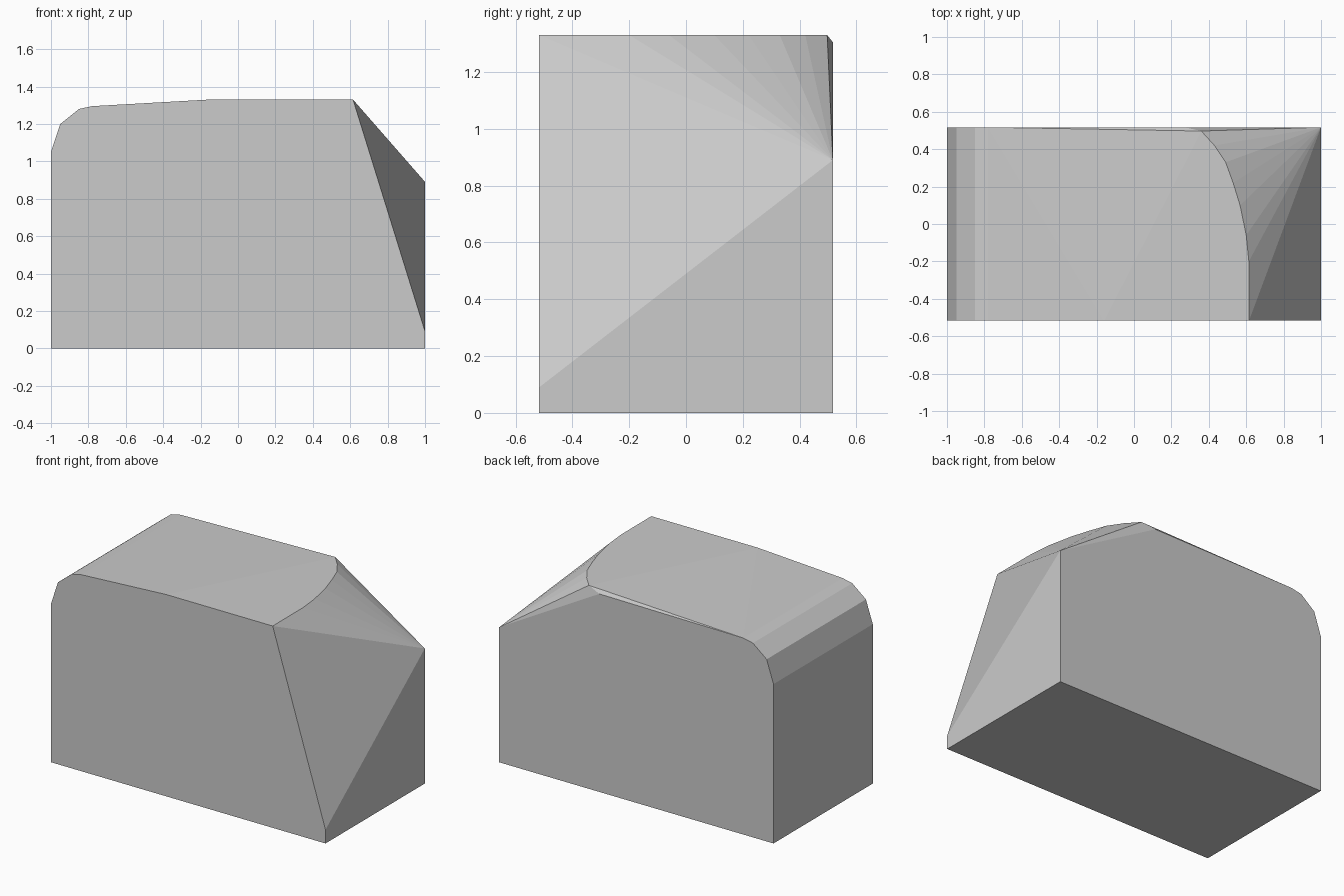
import bpy, bmesh, math

if "Cube" in bpy.data.objects:
    bpy.data.objects.remove(bpy.data.objects["Cube"])

# Grey body material
grey = bpy.data.materials.new("plain grey")
grey.diffuse_color = (0.6, 0.6, 0.6, 1)
grey.use_nodes = True
grey.node_tree.nodes["Principled BSDF"].inputs["Base Color"].default_value = grey.diffuse_color

D = 0.517   # half depth
TOP = 1.33

# Rounded left end and base, shared by the front and back profiles (x, z)
shared = [(-1, 0), (1, 0), (-1, 1.05), (-0.95, 1.2), (-0.85, 1.28), (-0.78, 1.295)]
points = [(x, y, z) for x, z in shared for y in (-D, D)]

# Front face: low right corner and flat top
points += [(1, -D, 0.09), (-0.16, -D, TOP)]

# Back face: high right corner and slightly lowered top
points += [(1, D, 0.89), (0.27, D, 1.305)]

# Curved right rim of the top (x, y)
rim = [(0.615, -D), (0.614, -0.2), (0.6, -0.06), (0.567, 0.1),
       (0.53, 0.22), (0.49, 0.33), (0.43, 0.42), (0.36, 0.497)]
points += [(x, y, TOP) for x, y in rim]

# Wrap the profiles in a convex skin and merge flat areas
bm = bmesh.new()
for p in points:
    bm.verts.new(p)
hull = bmesh.ops.convex_hull(bm, input=bm.verts[:])
loose = {v for v in hull["geom_interior"] + hull["geom_unused"]
         if isinstance(v, bmesh.types.BMVert)}
bmesh.ops.delete(bm, geom=list(loose), context='VERTS')
bmesh.ops.dissolve_limit(bm, angle_limit=math.radians(0.1),
                         verts=bm.verts[:], edges=bm.edges[:])
bmesh.ops.recalc_face_normals(bm, faces=bm.faces[:])

mesh = bpy.data.meshes.new("faceted_block")
bm.to_mesh(mesh)
bm.free()
mesh.materials.append(grey)
block = bpy.data.objects.new("faceted_block", mesh)
bpy.context.collection.objects.link(block)
